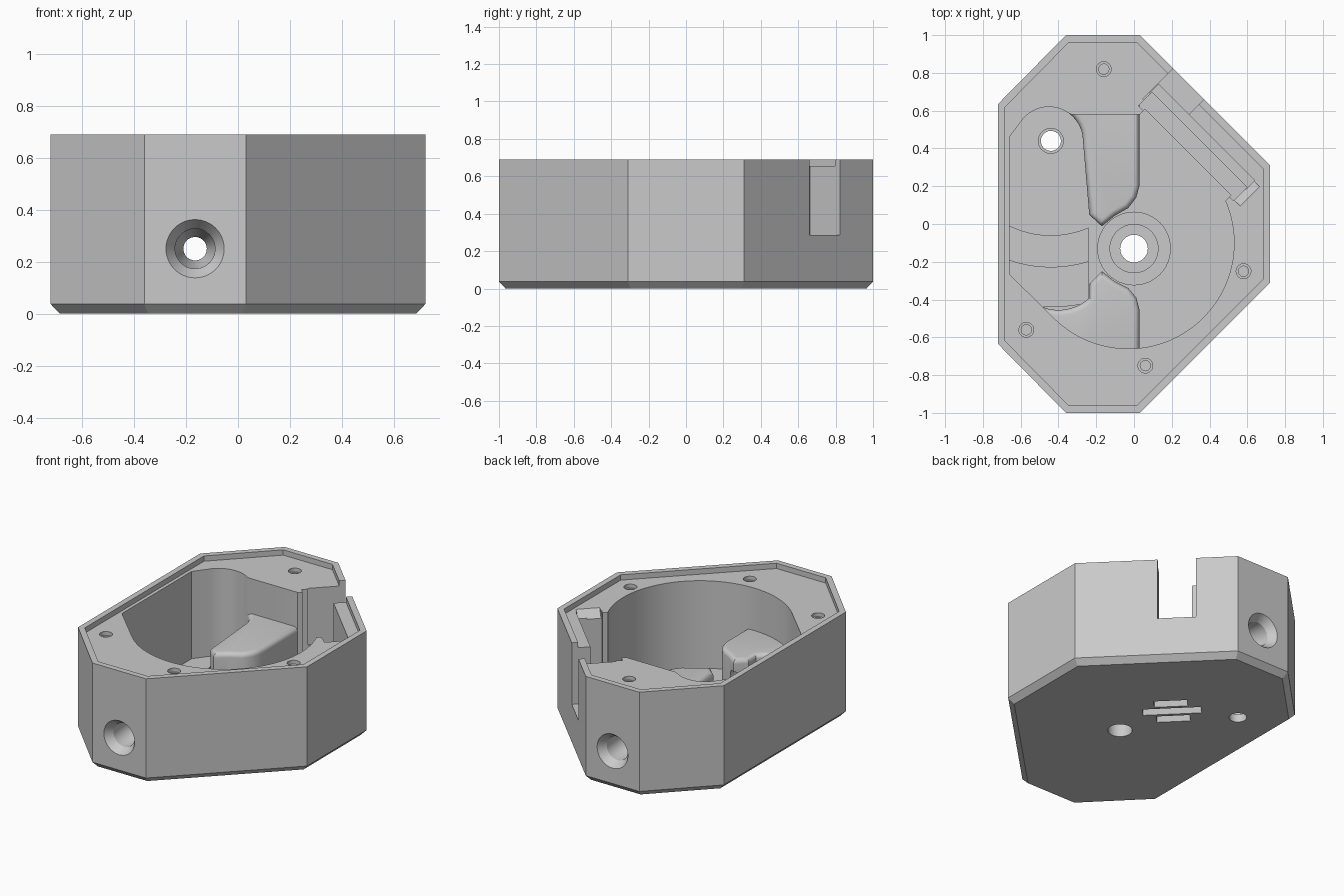
import bpy, bmesh, math
from mathutils import Vector

if "Cube" in bpy.data.objects:
    bpy.data.objects.remove(bpy.data.objects["Cube"])

grey = bpy.data.materials.new("plain grey")
grey.use_nodes = True
grey.diffuse_color = (0.59, 0.59, 0.59, 1)
grey.node_tree.nodes["Principled BSDF"].inputs["Base Color"].default_value = grey.diffuse_color

TOP, LEDGE, FLOOR = 0.69, 0.655, 0.08
HUB = (0, -0.13)
PIVOT = (-0.44, 0.44)
BORE_X, BORE_Z = -0.165, 0.25


def loft(name, rings):
    """Closed solid through matching rings of points."""
    bm = bmesh.new()
    rings = [[bm.verts.new(p) for p in ring] for ring in rings]
    bm.faces.new(rings[0])
    bm.faces.new(rings[-1])
    for low, high in zip(rings, rings[1:]):
        for i in range(len(low)):
            j = (i + 1) % len(low)
            bm.faces.new((low[i], low[j], high[j], high[i]))
    bmesh.ops.recalc_face_normals(bm, faces=bm.faces)
    me = bpy.data.meshes.new(name)
    bm.to_mesh(me)
    bm.free()
    me.materials.append(grey)
    ob = bpy.data.objects.new(name, me)
    bpy.context.collection.objects.link(ob)
    return ob


def at_height(pts, z):
    return [(x, y, z) for x, y in pts]


def prism(name, pts, z0, z1):
    return loft(name, [at_height(pts, z0), at_height(pts, z1)])


def arc(centre, r, a0, a1, n):
    angles = [math.radians(a0 + (a1 - a0) * i / n) for i in range(n + 1)]
    return [(centre[0] + r * math.cos(a), centre[1] + r * math.sin(a)) for a in angles]


def circle(centre, r):
    return arc(centre, r, 0, 352.5, 47)


def disc(name, centre, r, z0, z1):
    return prism(name, circle(centre, r), z0, z1)


def diagonal(u0, u1, v0, v1):
    """Rectangle turned 45 degrees: u runs along the slotted wall, v outward."""
    s = math.sqrt(0.5)
    return [((u + v) * s, (v - u) * s) for u, v in ((u0, v0), (u1, v0), (u1, v1), (u0, v1))]


def inset(pts, d):
    """Shrink a counter-clockwise outline by a distance."""
    out = []
    for i, p in enumerate(pts):
        p, a, b = Vector(p), Vector(pts[i - 1]), Vector(pts[(i + 1) % len(pts)])
        e, f = (p - a).normalized(), (b - p).normalized()
        n1, n2 = Vector((-e.y, e.x)), Vector((-f.y, f.x))
        p = p + (n1 + n2) * d / (1 + n1.dot(n2))
        out.append((p.x, p.y))
    return out


def rounded_hump(name, pts, z1, r):
    """Raised block whose top edge is a quarter round."""
    rings = [at_height(pts, 0.06)]
    for x, z in arc((0, 0), r, 0, 90, 5):
        rings.append(at_height(inset(pts, r - x), z1 - r + z))
    return loft(name, rings)


def cut(target, cutter, keep=False):
    mod = target.modifiers.new("cut", 'BOOLEAN')
    mod.operation, mod.object, mod.solver = 'DIFFERENCE', cutter, 'EXACT'
    bpy.context.view_layer.objects.active = target
    bpy.ops.object.modifier_apply(modifier=mod.name)
    if not keep:
        bpy.data.objects.remove(cutter)


# Octagonal housing with a chamfered base
outline = [(-0.36, 1), (-0.72, 0.635), (-0.72, -0.635), (-0.36, -1),
           (0.03, -1), (0.72, -0.31), (0.72, 0.31), (0.03, 1)]
body = loft("housing", [at_height(inset(outline, 0.035), 0),
                        at_height(outline, 0.037), at_height(outline, TOP)])

# Opening through the wall, then the recessed ledge inside the rim
cut(body, prism("slot_cutter", diagonal(-0.436, -0.205, 0.5, 0.9), 0.285, 0.9))
cut(body, prism("rim_cutter", inset(outline, 0.038), LEDGE, 0.8))

# Main chamber: round bay, lever bay and straight back wall
chamber = (arc((-0.03, -0.1), 0.56, 225, 384, 48) + [(0.03, 0.57), (0.03, 0.58), (-0.33, 0.58)]
           + arc((-0.45, 0.44), 0.18, 55, 140, 12) + [(-0.66, 0.46), (-0.66, -0.265)])
cut(body, prism("chamber_cutter", chamber, FLOOR, 0.81))

# Board pocket with a lead-in slope at its lower end
cut(body, prism("pocket_cutter", diagonal(-0.388, 0.255, 0.3, 0.47), FLOOR + 0.002, 0.82))
cut(body, prism("seat_cutter", diagonal(-0.426, 0.285, 0.46, 0.561), 0.2, 0.83))
cut(body, prism("groove_cutter", diagonal(-0.431, 0.29, 0.55, 0.615), 0.25, 0.84))
cut(body, loft("lead_in_cutter", [at_height(diagonal(-0.3, u, 0.465, 0.61), z)
                                  for u, z in ((0.28, 0.6), (0.335, LEDGE + 0.005), (0.335, 0.85))]))

# Raised humps that carry the side bores
back_pts = [(0.028, 0.63), (0.028, 0.2), (0.012, 0.14), (-0.03, 0.085), (-0.1, 0.045),
            (-0.17, -0.012), (-0.237, 0.05)] + arc((-0.45, 0.44), 0.18, 0, 55, 6) + [(-0.37, 0.63)]
front_pts = ([(0.028, -0.7), (0.028, -0.45), (0.012, -0.39), (-0.03, -0.34), (-0.1, -0.305),
              (-0.17, -0.25), (-0.235, -0.315)]
             + arc((-0.4, -0.21), 0.245, -48, -140, 10) + [(-0.64, -0.42), (-0.3, -0.72)])
humps = [rounded_hump("back_hump", back_pts[::-1], 0.425, 0.03),
         rounded_hump("front_hump", front_pts, 0.375, 0.03)]

# Low arc-shaped steps in the lever bay
for name, r0, r1, z in (("inner_step", 0.5, 0.67, 0.11), ("outer_step", 0.67, 0.88, 0.095)):
    a0, a1 = (math.degrees(math.asin(0.2 / r)) for r in (r0, r1))
    b0, b1 = (math.degrees(math.asin(0.23 / r)) for r in (r0, r1))
    prism(name, arc(PIVOT, r0, 270 - b0, 270 + a0, 12) + arc(PIVOT, r1, 270 + a1, 270 - b1, 12), 0.06, z)

# Hub rings around the centre hole
hubs = [disc("hub_base", HUB, 0.195, 0.05, 0.105), disc("hub_ring", HUB, 0.13, 0.05, 0.12)]
for part in [body] + hubs:
    cut(part, disc("hub_hole_cutter", HUB, 0.073, -0.1, 0.5))
cut(body, disc("pivot_hole_cutter", PIVOT, 0.053, -0.1, 0.5))
cut(body, disc("pivot_sink_cutter", PIVOT, 0.066, 0.05, 0.5))

# Side bores with tapered mouths, mirrored front to back
for s in (-1, 1):
    steps = [(1.03, 0.133), (0.95, 0.077), (0.8, 0.075), (0.74, 0.045), (-0.02, 0.045)]
    bore = loft("bore_cutter", [[(x, s * y, z) for x, z in circle((BORE_X, BORE_Z), r)]
                                for y, r in steps])
    for part in [body] + humps:
        cut(part, bore, keep=True)
    bpy.data.objects.remove(bore)

# Screw holes in the ledge
for c in ((-0.16, 0.82), (0.58, -0.25), (-0.57, -0.56), (0.06, -0.75)):
    cut(body, disc("screw_sink_cutter", c, 0.039, 0.63, 0.8))
    cut(body, disc("screw_hole_cutter", c, 0.027, 0.4, 0.8))

# Three tapered grooves under the base
for offset, half in ((-0.09, 0.1), (0, 0.175), (0.09, 0.1)):
    v = 0.11 + offset
    cut(body, loft("vent_cutter", [at_height(diagonal(-0.237 - half, -0.237 + half, v - w, v + w), z)
                                   for w, z in ((0.045, -0.02), (0.015, 0.04))]))

# Smooth the curved walls, keep the edges sharp
for ob in bpy.context.scene.objects:
    ob.select_set(ob.type == 'MESH')
bpy.context.view_layer.objects.active = body
bpy.ops.object.shade_smooth_by_angle(angle=math.radians(30))
